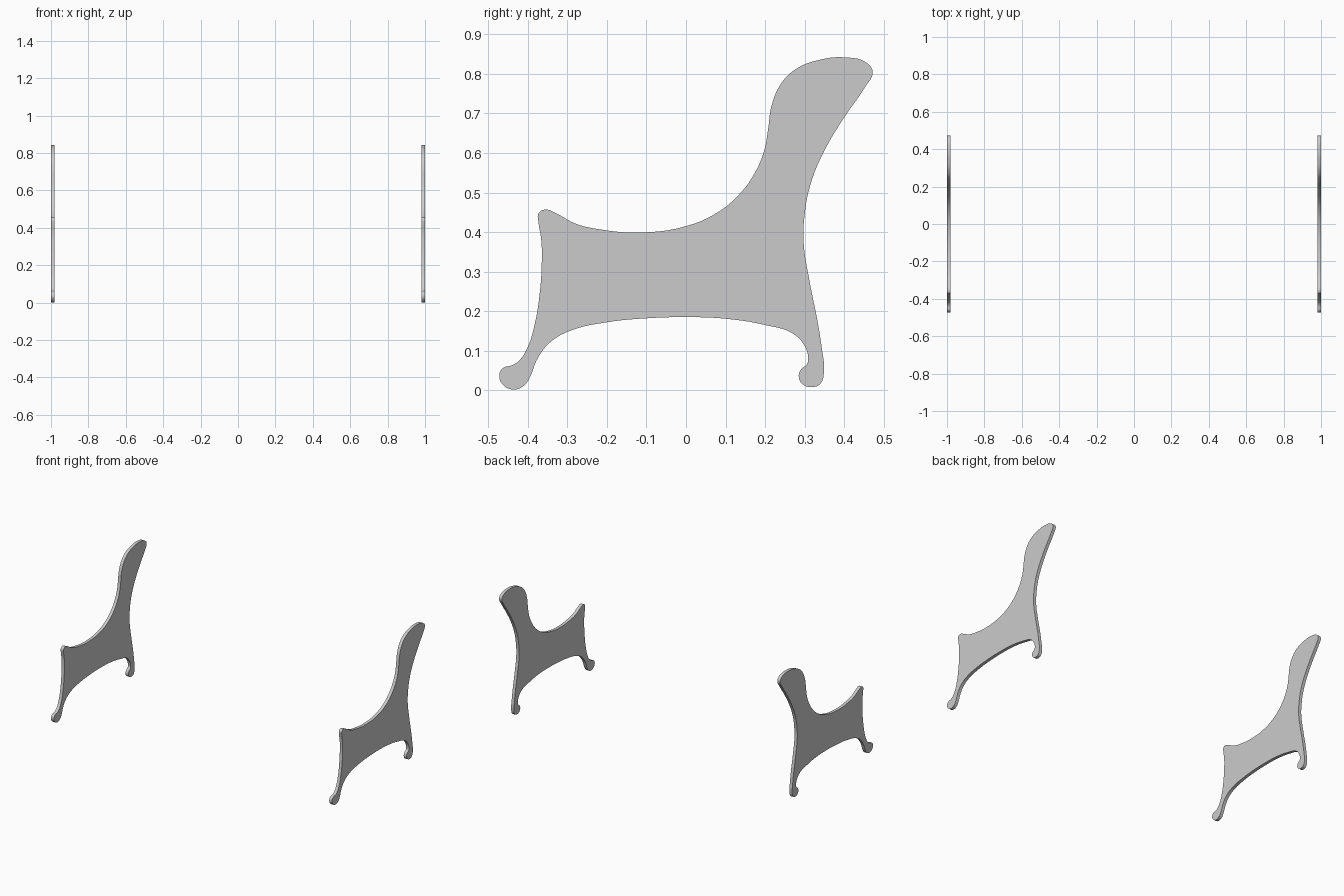
import bpy
from mathutils import Matrix

# Side outline of the bench end as (y, z), starting under the front foot
OUTLINE = [
    (-0.438, 0.002), (-0.412, 0.010), (-0.396, 0.030), (-0.377, 0.077), (-0.345, 0.120),
    (-0.294, 0.150), (-0.200, 0.172), (-0.100, 0.182), (0.0, 0.185), (0.100, 0.181),
    (0.200, 0.165), (0.271, 0.143), (0.300, 0.112), (0.309, 0.082), (0.306, 0.066),
    (0.292, 0.054), (0.285, 0.037), (0.294, 0.016), (0.320, 0.008), (0.340, 0.017),
    (0.349, 0.052), (0.344, 0.102), (0.332, 0.178), (0.314, 0.268), (0.297, 0.380),
    (0.300, 0.443), (0.314, 0.518), (0.347, 0.600), (0.400, 0.690), (0.453, 0.767),
    (0.472, 0.805), (0.457, 0.828), (0.400, 0.842), (0.335, 0.835), (0.279, 0.813),
    (0.240, 0.775), (0.216, 0.718), (0.208, 0.663), (0.198, 0.607), (0.173, 0.548),
    (0.135, 0.496), (0.080, 0.450), (0.0, 0.415), (-0.117, 0.399), (-0.218, 0.407),
    (-0.281, 0.422), (-0.324, 0.445), (-0.357, 0.457), (-0.373, 0.447), (-0.373, 0.425),
    (-0.366, 0.380), (-0.365, 0.315), (-0.370, 0.245), (-0.382, 0.170), (-0.400, 0.110),
    (-0.421, 0.076), (-0.438, 0.064), (-0.463, 0.056), (-0.472, 0.040), (-0.465, 0.016),
]
THICKNESS = 0.02


def bench_end(name, x):
    curve = bpy.data.curves.new(name, 'CURVE')
    curve.dimensions = '2D'
    curve.fill_mode = 'BOTH'
    curve.extrude = THICKNESS / 2
    curve.resolution_u = 5
    spline = curve.splines.new('BEZIER')
    spline.bezier_points.add(len(OUTLINE) - 1)
    spline.use_cyclic_u = True
    for point, (y, z) in zip(spline.bezier_points, OUTLINE):
        point.co = (y, z, 0)
        point.handle_left_type = point.handle_right_type = 'AUTO'
    obj = bpy.data.objects.new(name, curve)
    bpy.context.collection.objects.link(obj)
    # Stand the flat profile up in the YZ plane
    obj.matrix_world = Matrix(((0, 0, 1, x), (1, 0, 0, 0), (0, 1, 0, 0), (0, 0, 0, 1)))
    bpy.ops.object.select_all(action='DESELECT')
    obj.select_set(True)
    bpy.context.view_layer.objects.active = obj
    bpy.ops.object.convert(target='MESH')
    bpy.ops.object.shade_smooth_by_angle()


# Two matching end panels
for side, sign in (("left", -1), ("right", 1)):
    bench_end(side + "_bench_end", sign * (1 - THICKNESS / 2))
